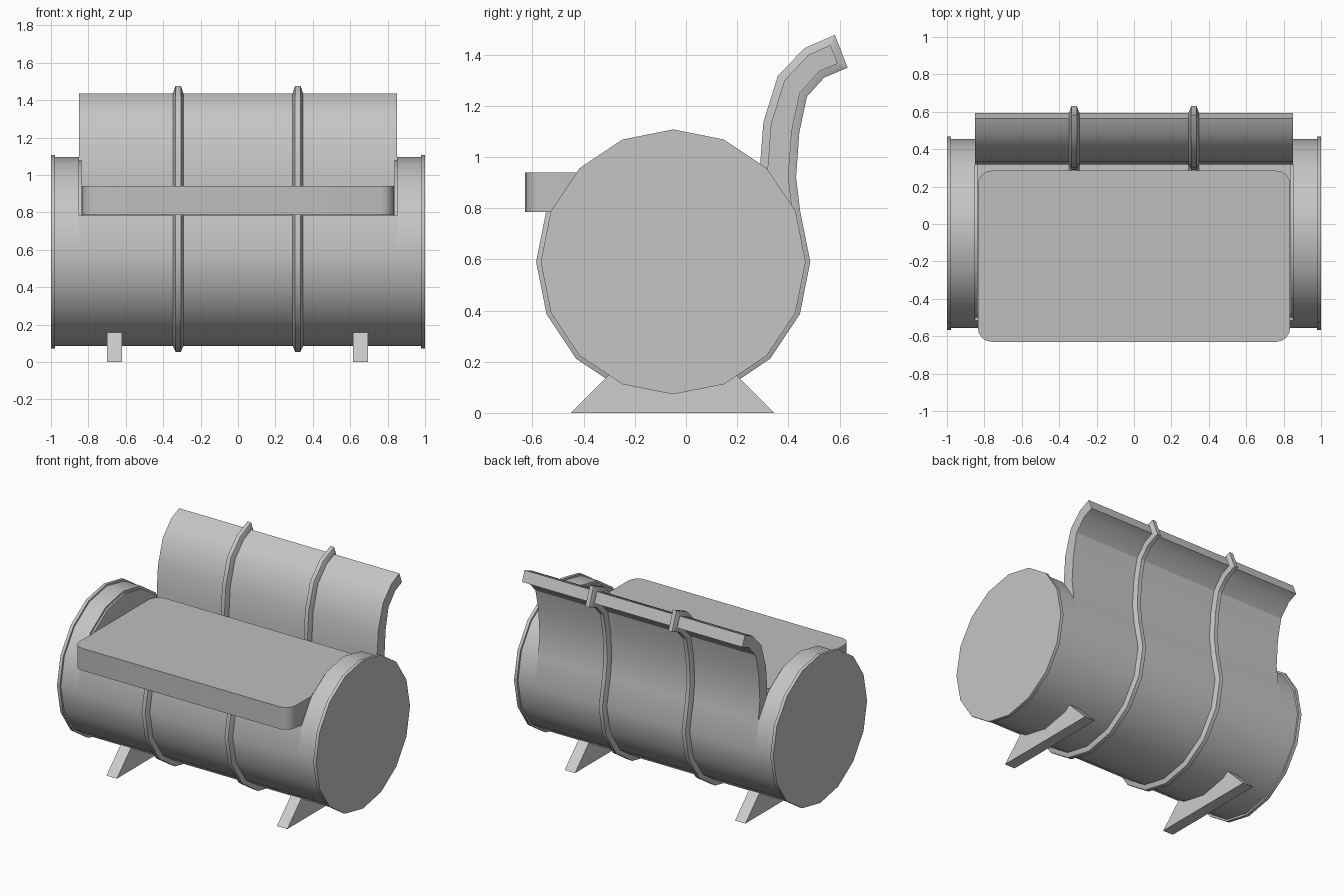
import bpy, bmesh, math
from mathutils import Vector

cube = bpy.data.objects.get("Cube")
if cube:
    bpy.data.objects.remove(cube, do_unlink=True)


def material(name, grey):
    mat = bpy.data.materials.new(name)
    mat.use_nodes = True
    colour = (grey, grey, grey, 1)
    mat.diffuse_color = colour
    mat.node_tree.nodes["Principled BSDF"].inputs["Base Color"].default_value = colour
    return mat


barrel_grey = material("barrel grey", 0.56)
seat_grey = material("seat grey", 0.52)
leg_grey = material("leg grey", 0.61)

CENTRE_Y, CENTRE_Z, RADIUS, SIDES = -0.05, 0.59, 0.505, 16


def arc(radius, first, last):
    """Points (y, z) on the barrel circle, stepping from side first down to last."""
    step = 2 * math.pi / SIDES
    return [Vector((CENTRE_Y + radius * math.cos(k * step),
                    CENTRE_Z + radius * math.sin(k * step)))
            for k in range(first, last - 1, -1)]


def offset(points, distance):
    """Mitred outward offset of a clockwise closed outline."""
    result = []
    for i, p in enumerate(points):
        a = (p - points[i - 1]).normalized()
        b = (points[(i + 1) % len(points)] - p).normalized()
        na, nb = Vector((-a.y, a.x)), Vector((-b.y, b.x))
        result.append(p + (na + nb) * distance / (1 + na.dot(nb)))
    return result


def loft(name, layers, mat):
    """Join outlines (x, points) along x and close both ends."""
    bm = bmesh.new()
    loops = [[bm.verts.new((x, p[0], p[1])) for p in points] for x, points in layers]
    for lo, hi in zip(loops, loops[1:]):
        n = len(lo)
        for i in range(n):
            j = (i + 1) % n
            bm.faces.new((lo[i], lo[j], hi[j], hi[i]))
    bm.faces.new(loops[0])
    bm.faces.new(loops[-1])
    bmesh.ops.recalc_face_normals(bm, faces=bm.faces)
    return finish(name, bm, mat)


def finish(name, bm, mat):
    mesh = bpy.data.meshes.new(name)
    bm.to_mesh(mesh)
    bm.free()
    mesh.materials.append(mat)
    obj = bpy.data.objects.new(name, mesh)
    bpy.context.collection.objects.link(obj)
    bpy.ops.object.select_all(action='DESELECT')
    obj.select_set(True)
    bpy.context.view_layer.objects.active = obj
    bpy.ops.object.shade_smooth_by_angle(angle=math.radians(30))
    return obj


# Cut-open barrel whose rear wall sweeps up into the backrest
lower = arc(RADIUS, 1, -9)
floor_z = lower[0].y
back_front = [(0.32, floor_z), (0.319, 0.96), (0.332, 1.13),
              (0.385, 1.30), (0.48, 1.40), (0.565, 1.437)]
back_rear = [(0.593, 1.365), (0.522, 1.335), (0.445, 1.25),
             (0.413, 1.10), (0.40, 0.92)]
section = lower + [Vector(p) for p in back_front + back_rear]
loft("barrel_and_backrest", [(-0.85, section), (0.85, section)], barrel_grey)

# Raised hoops that follow the whole outline
crest = offset(section, 0.03)
for side, x in (("right", -0.32), ("left", 0.32)):
    loft(side + "_hoop", [(x - 0.028, section), (x - 0.014, crest),
                          (x + 0.014, crest), (x + 0.028, section)], barrel_grey)

# Closed drum ends with rims and inner bulkheads
for side, s in (("right", -1), ("left", 1)):
    for part, radius, x0, x1 in (("drum_end", RADIUS, 0.85, 0.99),
                                 ("rim", 0.5175, 0.978, 1.0),
                                 ("bulkhead", 0.49, 0.838, 0.87)):
        outline = arc(radius, SIDES, 1)
        loft(side + "_" + part, [(s * x0, outline), (s * x1, outline)], barrel_grey)

# Seat slab with rounded vertical corners
bm = bmesh.new()
bmesh.ops.create_cube(bm, size=1)
for v in bm.verts:
    v.co = (v.co.x * 1.67, v.co.y * 0.915 - 0.1725, v.co.z * 0.155 + 0.8625)
uprights = [e for e in bm.edges if abs(e.verts[0].co.z - e.verts[1].co.z) > 0.1]
bmesh.ops.bevel(bm, geom=uprights, offset=0.075, segments=4, profile=0.5,
                affect='EDGES')
finish("seat", bm, seat_grey)

# Splayed cradle legs
foot = [(-0.45, 0), (-0.27, 0.18), (0.165, 0.18), (0.345, 0)]
for side, x in (("right", -0.66), ("left", 0.655)):
    loft(side + "_leg", [(x - 0.04, foot), (x + 0.04, foot)], leg_grey)
